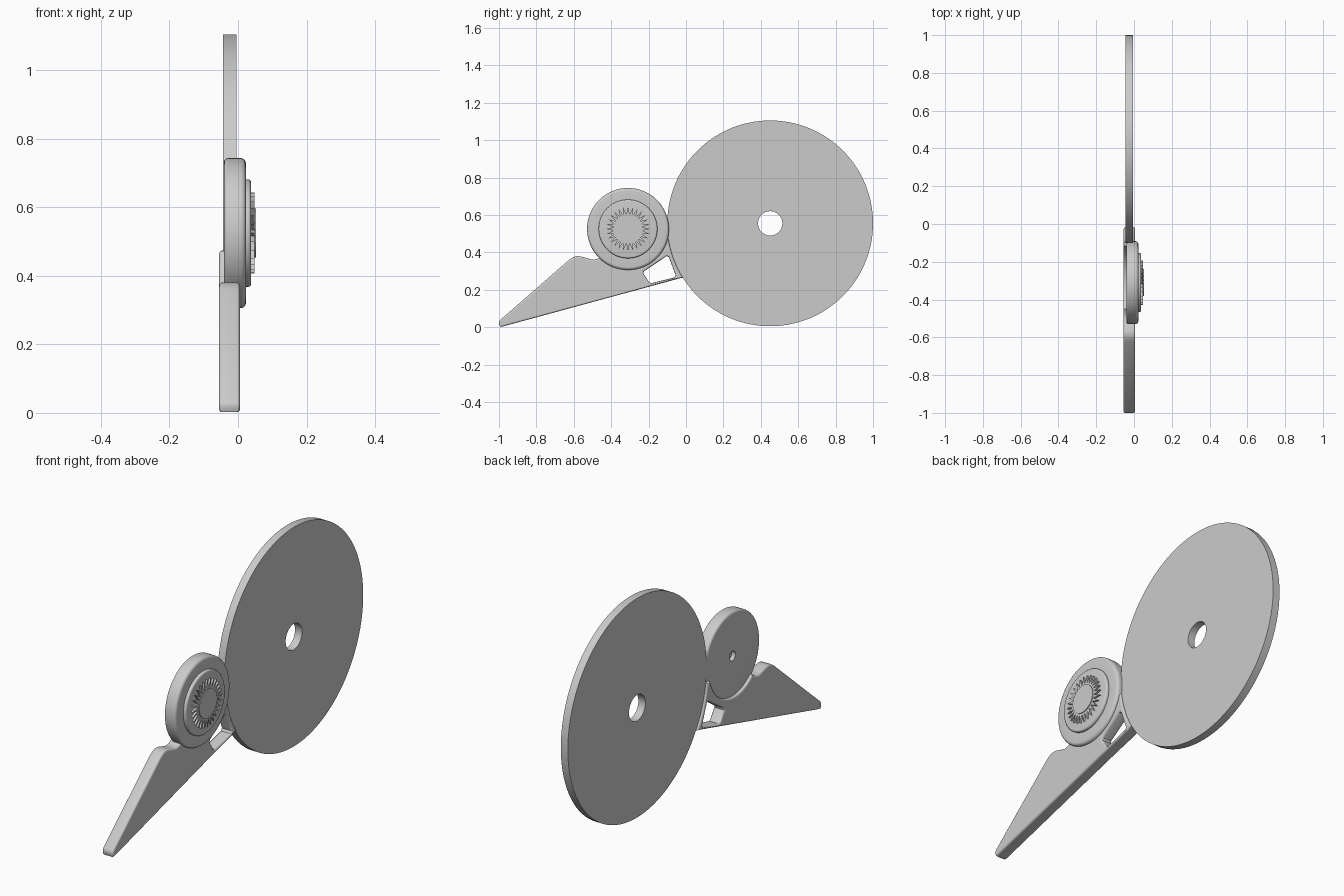
import bpy
from math import sin, cos, radians, pi
from mathutils import Matrix

cube = bpy.data.objects.get("Cube")
if cube:
    bpy.data.objects.remove(cube, do_unlink=True)

GREY = bpy.data.materials.new("plain_grey")
GREY.use_nodes = True
GREY.diffuse_color = (0.6, 0.6, 0.6, 1)
GREY.node_tree.nodes["Principled BSDF"].inputs["Base Color"].default_value = GREY.diffuse_color

# Local x, y, z become world y, z, x
SIDEWAYS = Matrix(((0, 0, 1, 0), (1, 0, 0, 0), (0, 1, 0, 0), (0, 0, 0, 1)))
BIG = (0.45, 0.555)
SMALL = (-0.31, 0.525)


def arc(centre, radius, start, end, steps):
    angles = [radians(start + (end - start) * i / steps) for i in range(steps + 1)]
    return [(centre[0] + radius * cos(a), centre[1] + radius * sin(a)) for a in angles]


def finish(obj):
    bpy.ops.object.select_all(action='DESELECT')
    obj.select_set(True)
    bpy.context.view_layer.objects.active = obj
    if obj.type == 'CURVE':
        bpy.ops.object.convert(target='MESH')
        obj = bpy.context.object
    obj.data.materials.clear()
    obj.data.materials.append(GREY)
    bpy.ops.object.shade_smooth_by_angle(angle=radians(35))
    return obj


def plate(name, outlines, x0, x1, bevel=0.0):
    """Flat outlines in the side plane, filled and thickened along x."""
    curve = bpy.data.curves.new(name, 'CURVE')
    curve.dimensions = '2D'
    curve.fill_mode = 'BOTH'
    curve.extrude = (x1 - x0) / 2 - bevel
    curve.bevel_depth = bevel
    curve.bevel_resolution = 3
    curve.offset = -bevel
    for points in outlines:
        spline = curve.splines.new('POLY')
        spline.points.add(len(points) - 1)
        for p, (y, z) in zip(spline.points, points):
            p.co = (y, z, 0, 1)
        spline.use_cyclic_u = True
    obj = bpy.data.objects.new(name, curve)
    bpy.context.collection.objects.link(obj)
    obj.matrix_world = Matrix.Translation(((x0 + x1) / 2, 0, 0)) @ SIDEWAYS
    return finish(obj)


def lathe(name, profile, centre, closed=False, n=96):
    """Turn (x, radius) points around the x axis."""
    verts, rings, faces = [], [], []
    for x, r in profile:
        count = n if r > 0 else 1
        rings.append([len(verts) + i for i in range(count)])
        verts += [(x, r * cos(2 * pi * i / n), r * sin(2 * pi * i / n)) for i in range(count)]
    pairs = list(zip(rings, rings[1:]))
    if closed:
        pairs.append((rings[-1], rings[0]))
    for a, b in pairs:
        for i in range(n):
            j = (i + 1) % n
            quad = [a[i % len(a)], a[j % len(a)], b[j % len(b)], b[i % len(b)]]
            faces.append(list(dict.fromkeys(quad)))
    mesh = bpy.data.meshes.new(name)
    mesh.from_pydata(verts, [], faces)
    obj = bpy.data.objects.new(name, mesh)
    bpy.context.collection.objects.link(obj)
    obj.location = (0, centre[0], centre[1])
    finish(obj)
    bpy.ops.object.mode_set(mode='EDIT')
    bpy.ops.mesh.select_all(action='SELECT')
    bpy.ops.mesh.normals_make_consistent(inside=False)
    bpy.ops.object.mode_set(mode='OBJECT')
    return obj


def rounded(x, r, size, start):
    """Quarter-round corner of a profile, centred on (x, r)."""
    return arc((x, r), size, start, start - 90, 5)


# Large wheel with its axle hole
lathe("large_wheel", [(-0.044, 0.065), (-0.044, 0.55), (-0.005, 0.55), (-0.005, 0.065)],
      BIG, closed=True, n=128)

# Small wheel: rounded rim, raised step, blind hole at the back
lathe("small_wheel",
      [(-0.02, 0), (-0.02, 0.024), (-0.041, 0.024)]
      + rounded(-0.029, 0.207, 0.012, 180)
      + rounded(0.008, 0.204, 0.015, 90)
      + [(0.023, 0.157)]
      + rounded(0.029, 0.148, 0.009, 90)
      + [(0.038, 0)], SMALL)

# Spiked ring and the hub cap on it
teeth = 28
star = []
for i in range(teeth * 2):
    r = 0.118 if i % 2 == 0 else 0.078
    a = pi * i / teeth
    star.append((SMALL[0] + r * cos(a), SMALL[1] + r * sin(a)))
plate("spiked_ring", [star], 0.036, 0.048)
lathe("hub_cap", [(0.036, 0), (0.036, 0.072), (0.052, 0.072), (0.052, 0)], SMALL, n=64)

# Wedge arm cradling the small wheel, with a window near the large wheel
outline = [(-1.0, 0.015), (-0.995, 0.003), (-0.985, 0.002), (-0.03, 0.262)]
outline += arc(BIG, 0.55, 212, 188.5, 12)
outline += arc(SMALL, 0.2, -15, -134, 28)
outline += [(-0.475, 0.365), (-0.495, 0.36), (-0.525, 0.367), (-0.56, 0.378),
            (-0.585, 0.38), (-0.605, 0.373), (-0.625, 0.36), (-0.995, 0.037), (-1.0, 0.028)]
window = [(-0.228, 0.287), (-0.197, 0.24), (-0.185, 0.235), (-0.062, 0.266),
          (-0.055, 0.277), (-0.092, 0.375), (-0.103, 0.38), (-0.2, 0.315), (-0.225, 0.298)]
plate("wedge_arm", [outline, window], -0.055, 0.006, bevel=0.009)
